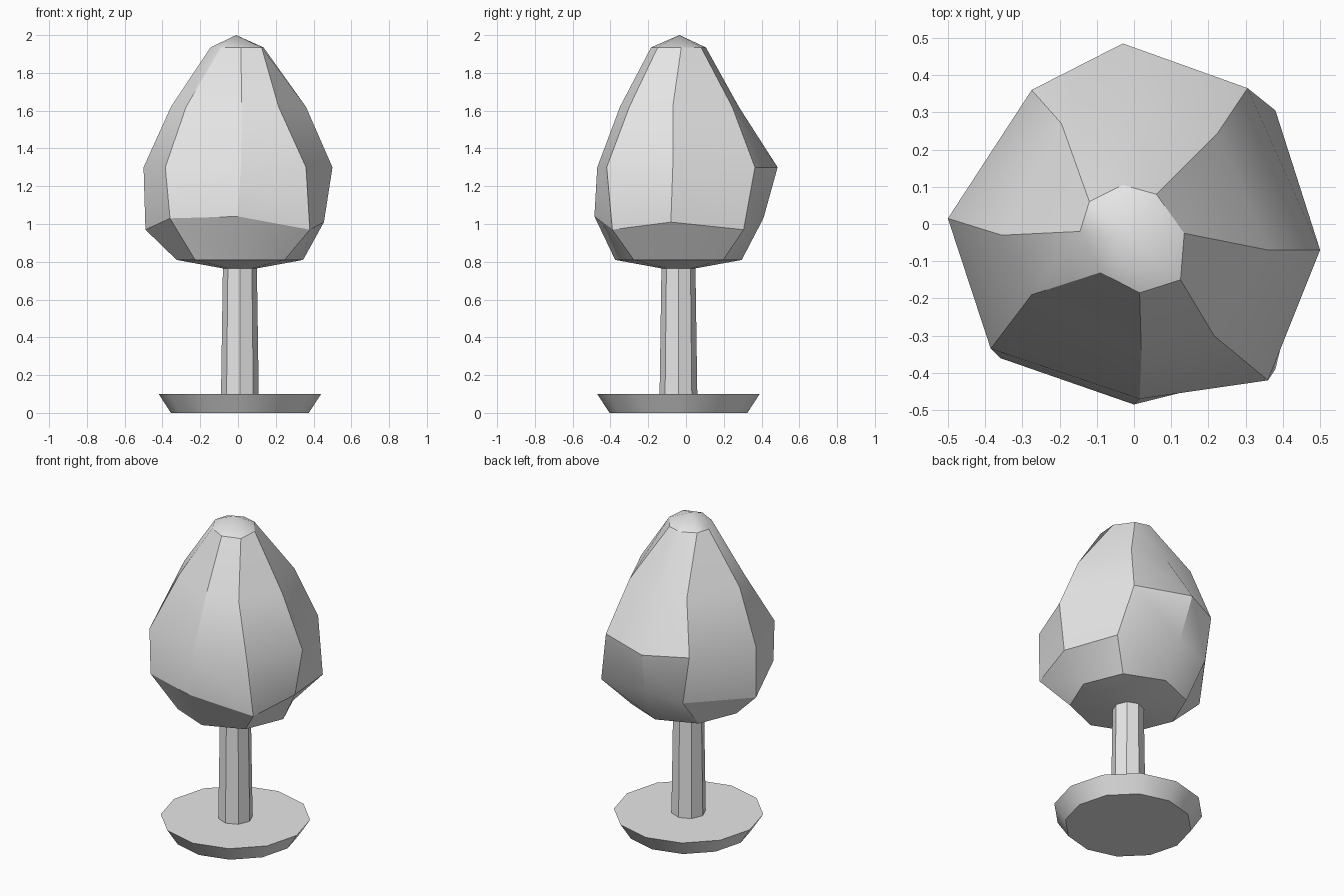
import bpy
import bmesh
from math import sin, cos, pi, radians

cube = bpy.data.objects.get("Cube")
if cube:
    bpy.data.objects.remove(cube, do_unlink=True)

AXIS_X, AXIS_Y = 0.01, -0.04

# Single plain colour
grey = bpy.data.materials.new("light_grey")
grey.use_nodes = True
grey.diffuse_color = (0.8, 0.8, 0.8, 1)
grey.node_tree.nodes["Principled BSDF"].inputs["Base Color"].default_value = grey.diffuse_color


def circle(radius, z, sides):
    """Regular ring around the trunk axis, clockwise from the back."""
    angles = [2 * pi * i / sides for i in range(sides)]
    return [(AXIS_X + radius * sin(a), AXIS_Y + radius * cos(a), z) for a in angles]


def level(points, z):
    """Uneven ring given as plan points at one height."""
    return [(x, y, z) for x, y in points]


def loft(name, rings, tip=None):
    """Skin a stack of rings; close the bottom, and the top with a cap or a tip."""
    bm = bmesh.new()
    loops = [[bm.verts.new(p) for p in ring] for ring in rings]
    count = len(loops[0])
    for low, high in zip(loops, loops[1:]):
        for i in range(count):
            j = (i + 1) % count
            bm.faces.new((low[i], low[j], high[j], high[i]))
    bm.faces.new(loops[0])
    if tip:
        peak = bm.verts.new(tip)
        for i in range(count):
            bm.faces.new((loops[-1][i], loops[-1][(i + 1) % count], peak))
    else:
        bm.faces.new(loops[-1])
    bmesh.ops.recalc_face_normals(bm, faces=bm.faces[:])
    mesh = bpy.data.meshes.new(name)
    bm.to_mesh(mesh)
    bm.free()
    mesh.materials.append(grey)
    obj = bpy.data.objects.new(name, mesh)
    bpy.context.collection.objects.link(obj)
    bpy.ops.object.select_all(action='DESELECT')
    obj.select_set(True)
    bpy.context.view_layer.objects.active = obj
    bpy.ops.object.shade_smooth_by_angle(angle=radians(30))
    return obj


# Flared round base
loft("base", [circle(0.365, 0, 12), circle(0.43, 0.1, 12)])

# Slightly tapered octagonal trunk
loft("trunk", [circle(0.1, 0.09, 8), circle(0.09, 0.77, 8)])

# Irregular faceted crown: each ring runs clockwise from the back
lower_bulge = [(0, 0.41, 1.03), (0.38, 0.305, 0.97), (0.455, -0.08, 1.01), (0.38, -0.39, 0.97),
               (0, -0.485, 1.04), (-0.36, -0.36, 1.03), (-0.49, 0, 0.97), (-0.23, 0.36, 1)]
widest = [(-0.03, 0.485), (0.305, 0.365), (0.5, -0.07), (0.36, -0.42),
          (0.015, -0.47), (-0.385, -0.335), (-0.5, 0.015), (-0.275, 0.36)]
shoulder = [(-0.01, 0.28), (0.225, 0.245), (0.36, -0.07), (0.215, -0.3),
            (0.02, -0.35), (-0.275, -0.19), (-0.355, -0.03), (-0.195, 0.27)]
crest = [(-0.03, 0.105), (0.06, 0.08), (0.135, -0.025), (0.125, -0.15),
         (0.015, -0.185), (-0.09, -0.13), (-0.145, -0.02), (-0.12, 0.06)]

loft("crown",
     [circle(0.09, 0.765, 8), circle(0.335, 0.81, 8), lower_bulge,
      level(widest, 1.3), level(shoulder, 1.62), level(crest, 1.935)],
     tip=(-0.01, -0.035, 2))
